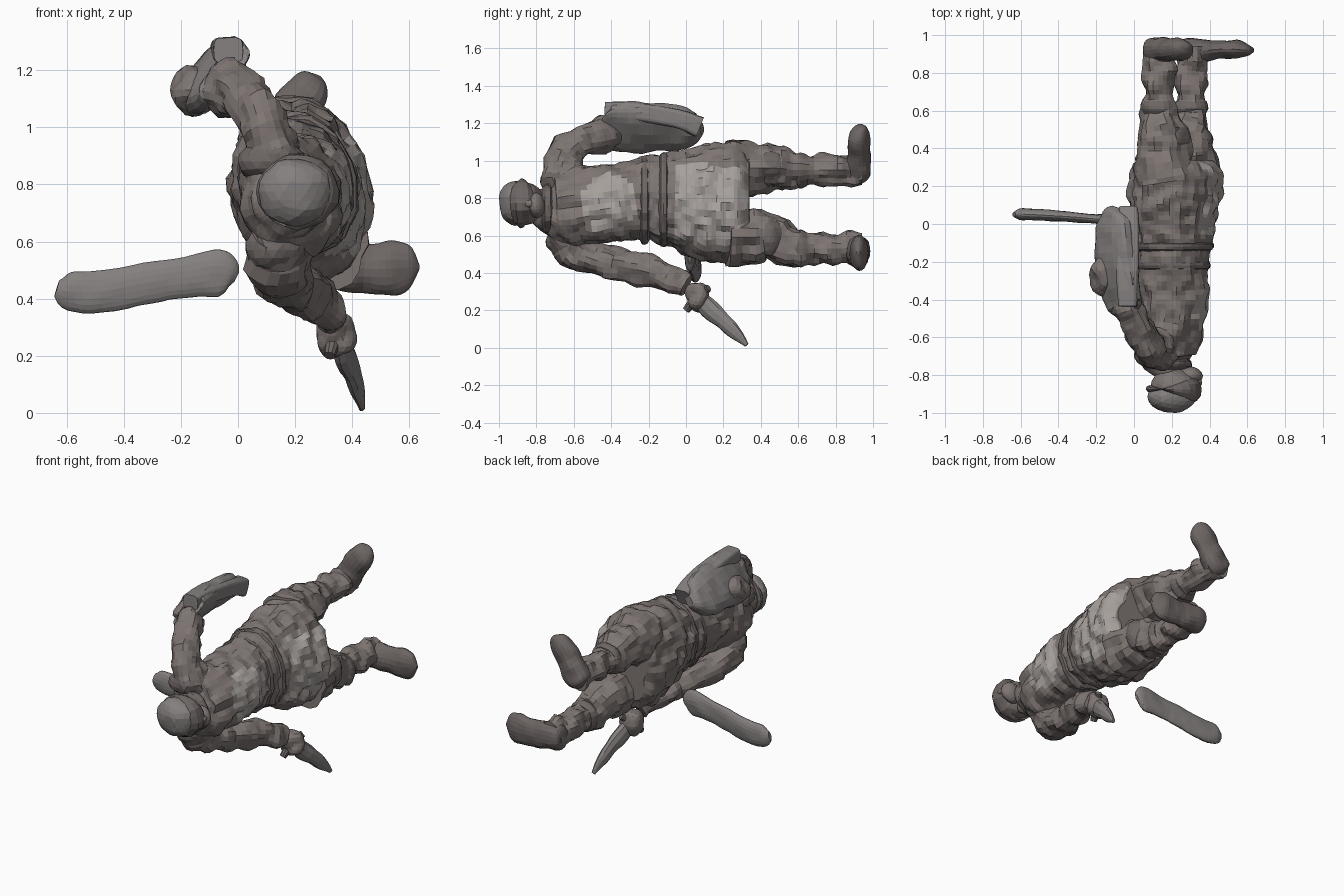
import bpy, bmesh, math
from mathutils import Vector, noise


def material(name, rgb):
    m = bpy.data.materials.new(name)
    m.diffuse_color = (*rgb, 1)
    return m


CLOTH = material("cloth", (0.21, 0.18, 0.17))
DARK = material("dark_leather", (0.15, 0.13, 0.125))
PLATE = material("pale_plate", (0.38, 0.35, 0.33))
METAL = material("metal", (0.23, 0.215, 0.21))


def spline(points, steps):
    out = []
    vs = [Vector(p) for p in points]
    for i in range(len(vs) - 1):
        a, b = vs[max(i - 1, 0)], vs[i]
        c, d = vs[i + 1], vs[min(i + 2, len(vs) - 1)]
        for s in range(steps):
            t = s / steps
            out.append(0.5 * (2 * b + (c - a) * t + (2 * a - 5 * b + 4 * c - d) * t * t
                              + (3 * b - a - 3 * c + d) * t ** 3))
    return out + [vs[-1]]


def tube(name, points, mat, up=(0, 0, 1), sides=20, steps=4, rough=0.012, power=1.0, panel=None):
    """Loft through points (x, y, z, radius along up, radius across)."""
    path = spline(points, steps)
    pos = [Vector(p[:3]) for p in path]
    bm = bmesh.new()
    rings = []
    for i, p in enumerate(path):
        t = (pos[min(i + 1, len(pos) - 1)] - pos[max(i - 1, 0)]).normalized()
        u = Vector(up)
        u = (u - t * u.dot(t)).normalized()
        v = t.cross(u)
        ring = []
        for k in range(sides):
            a = 2 * math.pi * k / sides
            c, s = math.cos(a), math.sin(a)
            c = math.copysign(abs(c) ** power, c)
            s = math.copysign(abs(s) ** power, s)
            d = u * c * max(p[3], 0.004) + v * s * max(p[4], 0.004)
            q = pos[i] + d
            q += d.normalized() * noise.noise(q * 14) * rough
            ring.append(bm.verts.new(q))
        rings.append(ring)
    for r0, r1 in zip(rings, rings[1:]):
        for k in range(sides):
            j = (k + 1) % sides
            bm.faces.new((r0[k], r0[j], r1[j], r1[k]))
    bm.faces.new(rings[0])
    bm.faces.new(rings[-1])
    bmesh.ops.recalc_face_normals(bm, faces=bm.faces)
    return finish(name, bm, mat, panel)


def blob(name, centre, radii, mat, rough=0.01):
    bm = bmesh.new()
    bmesh.ops.create_icosphere(bm, subdivisions=3, radius=1)
    for v in bm.verts:
        n = v.co.copy()
        v.co = Vector(centre) + Vector(a * b for a, b in zip(n, radii))
        v.co += n * noise.noise(v.co * 14) * rough
    return finish(name, bm, mat)


def finish(name, bm, mat, panel=None):
    me = bpy.data.meshes.new(name)
    if panel:  # pale region on the front side
        for f in bm.faces:
            c = f.calc_center_median()
            f.material_index = int(f.normal.x > .2 and panel(c.y, c.z))
    bm.to_mesh(me)
    bm.free()
    me.materials.append(mat)
    me.materials.append(PLATE)
    ob = bpy.data.objects.new(name, me)
    bpy.context.collection.objects.link(ob)
    return ob


TILT = (-.18, 0, 1)
# torso and flared skirt, lying along y and facing +x, with pale chest plate and apron
tube("torso", [(.20, -.82, .76, .07, .07), (.18, -.75, .74, .12, .11), (.17, -.67, .74, .20, .16),
               (.20, -.50, .76, .21, .175), (.21, -.35, .78, .21, .185), (.21, -.20, .80, .225, .185),
               (.21, -.10, .79, .245, .195)], CLOTH, TILT, sides=44, steps=6, rough=.03,
     panel=lambda y, z: ((y + .41) / .15) ** 2 + ((z - .77) / .16) ** 2 < 1)
tube("skirt", [(.21, -.14, .79, .23, .185), (.21, -.04, .79, .27, .205), (.21, .08, .78, .31, .23),
               (.22, .20, .775, .325, .24), (.22, .30, .775, .30, .225), (.22, .34, .775, .25, .18)],
     CLOTH, TILT, sides=48, steps=6, rough=.035,
     panel=lambda y, z: -.06 < y < .33 and abs(z - .765) < .21)

# belts and collar
for name, y, cz, rz, rx in (("belt", -.12, .79, .25, .205), ("chest_strap", -.22, .79, .232, .193),
                            ("collar", -.74, .74, .13, .125)):
    cx = .18 if y < -.7 else .21
    tube(name, [(cx, y - .03, cz, rz - .03, rx - .03), (cx, y - .015, cz, rz, rx),
                (cx, y + .015, cz, rz, rx), (cx, y + .03, cz, rz - .03, rx - .03)],
         DARK, TILT, sides=28, steps=2, rough=.02)

# head, dome helmet and face
blob("head", (.21, -.86, .77), (.125, .10, .115), CLOTH)
blob("helmet", (.20, -.915, .775), (.13, .085, .12), METAL)
tube("helmet_brim", [(.205, -.90, .775, .115, .12), (.21, -.885, .775, .13, .145),
                     (.21, -.865, .775, .125, .14), (.205, -.85, .775, .10, .11)], DARK, steps=2)
blob("nose", (.335, -.84, .77), (.025, .03, .022), CLOTH, 0)
blob("jaw", (.29, -.80, .76), (.07, .045, .07), CLOTH)

# legs with knee guards and boot cuffs
for side, x, z, x2, z2, x3 in (("raised", .15, .96, .13, .95, .13), ("lower", .28, .59, .30, .53, .31)):
    tube(side + "_leg", [(x + .02, .22, z, .16, .16), (x, .36, z, .145, .145), (x, .46, z, .125, .13),
                         (x2, .56, z2, .105, .10), (x2, .66, z2, .085, .08), (x2, .76, z2, .085, .08),
                         (x3, .86, z2, .085, .08), (x3, .94, z2, .08, .075)], CLOTH, rough=.035)
    blob(side + "_knee_guard", (x + .07, .45, z), (.07, .08, .10), DARK, .02)
    tube(side + "_boot_cuff", [(x2, .58, z2, .08, .08), (x2, .61, z2, .10, .095),
                               (x2, .65, z2, .085, .085)], DARK, steps=3)
# boots
tube("raised_boot", [(.08, .92, .90, .01, .01), (.10, .92, .92, .065, .07), (.14, .92, .97, .07, .085),
                     (.19, .925, 1.05, .06, .08), (.24, .925, 1.12, .055, .08),
                     (.275, .935, 1.165, .035, .05), (.285, .935, 1.18, .01, .01)], DARK, up=(0, 1, 0))
tube("lower_boot", [(.23, .91, .52, .01, .01), (.25, .91, .52, .07, .07), (.33, .915, .515, .07, .085),
                    (.44, .925, .505, .05, .085), (.54, .925, .505, .047, .095),
                    (.60, .92, .51, .032, .075), (.635, .92, .51, .01, .01)], DARK, up=(0, 1, 0))

# raised arm bent back, with shoulder pad
tube("raised_arm", [(.16, -.64, .84, .08, .10), (.12, -.66, .93, .10, .10), (.09, -.65, 1.01, .085, .10),
                    (.04, -.58, 1.09, .08, .09), (-.01, -.50, 1.12, .08, .09),
                    (-.05, -.42, 1.14, .085, .095), (-.07, -.36, 1.15, .05, .05)],
     CLOTH, up=(1, 0, 0), rough=.03)
blob("raised_shoulder_pad", (.12, -.67, .88), (.12, .10, .10), DARK, .025)

# long slab-shaped case held by the raised arm
tube("carried_case", [(-.05, -.445, 1.20, .09, .04), (-.05, -.42, 1.19, .13, .05),
                      (-.08, -.30, 1.18, .155, .065), (-.10, -.15, 1.18, .15, .065),
                      (-.10, -.02, 1.175, .125, .065), (-.09, .05, 1.17, .09, .06),
                      (-.08, .085, 1.17, .03, .03)],
     METAL, up=(.6, 0, .8), power=.75, rough=.012)
tube("case_lid", [(-.035, -.435, 1.27, .045, .05), (-.035, -.25, 1.26, .05, .06),
                  (-.03, -.05, 1.225, .05, .058), (-.03, .075, 1.18, .055, .05)], METAL, power=.45, rough=.005)
blob("raised_hand", (-.165, -.27, 1.13), (.065, .11, .075), CLOTH, .025)

# lower arm reaching forward
tube("lower_arm", [(.15, -.66, .62, .09, .11), (.14, -.60, .53, .105, .115), (.16, -.48, .475, .09, .10),
                   (.20, -.34, .44, .085, .085), (.25, -.20, .41, .08, .08), (.30, -.08, .37, .07, .07),
                   (.33, .00, .33, .055, .055)], CLOTH, rough=.03)
blob("lower_shoulder_pad", (.14, -.63, .57), (.115, .115, .10), DARK, .025)
blob("lower_hand", (.34, .06, .27), (.075, .06, .075), CLOTH, .025)

# short tapered blade with guard
tube("blade", [(.35, .05, .29, .03, .03), (.37, .12, .21, .055, .035), (.40, .20, .14, .045, .03),
               (.42, .27, .075, .035, .022), (.435, .325, .015, .012, .01)], METAL, rough=.006, sides=10)
tube("blade_guard", [(.32, .0, .20, .02, .02), (.34, .06, .27, .03, .03), (.38, .12, .32, .02, .02)],
     DARK, sides=10, rough=0)

# loose flat club hanging behind
tube("loose_club", [(-.635, .05, .435, .03, .012), (-.59, .052, .425, .068, .03), (-.48, .047, .425, .075, .03),
                    (-.32, .037, .455, .072, .027), (-.18, .025, .475, .07, .026),
                    (-.08, .02, .49, .083, .03), (-.03, .02, .485, .065, .025), (-.005, .02, .475, .02, .01)],
     METAL, rough=.006)
